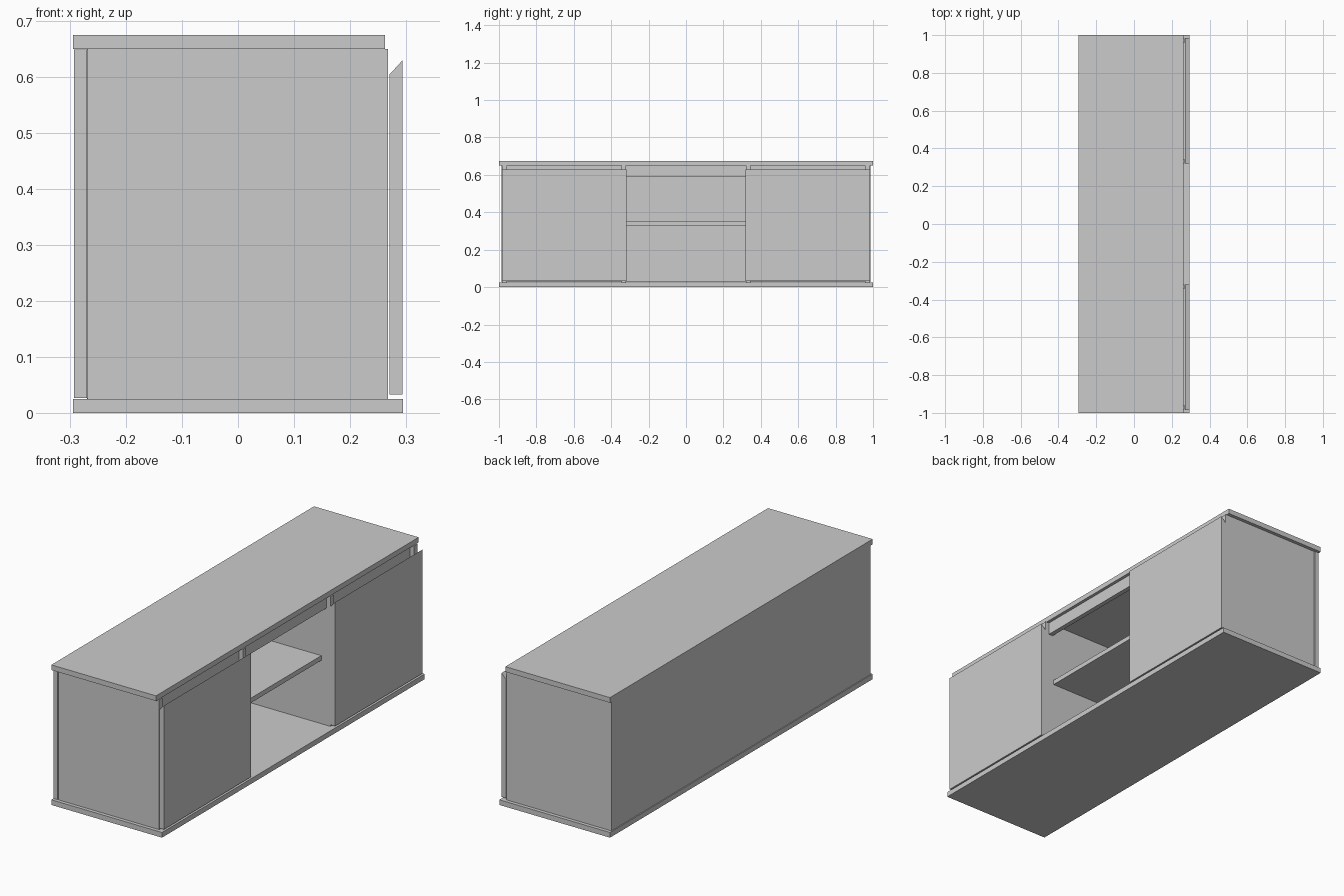
import bpy
import bmesh

cube = bpy.data.objects.get("Cube")
if cube:
    bpy.data.objects.remove(cube, do_unlink=True)

GREY = (0.6, 0.6, 0.6, 1.0)
mat = bpy.data.materials.new("light_grey")
mat.use_nodes = True
mat.diffuse_color = GREY
mat.node_tree.nodes["Principled BSDF"].inputs["Base Color"].default_value = GREY


def extrude_y(name, profile, y0, y1):
    """Extrude an x-z profile between two y positions."""
    bm = bmesh.new()
    face = bm.faces.new([bm.verts.new((x, y0, z)) for x, z in profile])
    new = bmesh.ops.extrude_face_region(bm, geom=[face])["geom"]
    verts = [v for v in new if isinstance(v, bmesh.types.BMVert)]
    bmesh.ops.translate(bm, verts=verts, vec=(0, y1 - y0, 0))
    bmesh.ops.recalc_face_normals(bm, faces=bm.faces)
    mesh = bpy.data.meshes.new(name)
    bm.to_mesh(mesh)
    bm.free()
    mesh.materials.append(mat)
    obj = bpy.data.objects.new(name, mesh)
    bpy.context.collection.objects.link(obj)
    return obj


def board(name, x, y, z):
    """Flat board given as (min, max) on each axis."""
    profile = [(x[0], z[0]), (x[1], z[0]), (x[1], z[1]), (x[0], z[1])]
    return extrude_y(name, profile, *y)


# Carcass: base, shorter top and back
board("bottom_panel", (-0.295, 0.295), (-1, 1), (0, 0.025))
board("top_panel", (-0.295, 0.263), (-1, 1), (0.65, 0.675))
board("back_panel", (-0.293, -0.27), (-0.987, 0.987), (0.027, 0.649))

# Open centre bay: shelf
board("centre_shelf", (-0.27, 0.22), (-0.32, 0.32), (0.33, 0.353))
board("centre_rail", (0.225, 0.248), (-0.32, 0.32), (0.59, 0.65))

# Door outline with a slanted finger-pull top
door = [(0.271, 0.033), (0.294, 0.033), (0.294, 0.63), (0.271, 0.605)]

# Mirrored end panels, dividers, rails and doors
for side, s in (("right", -1), ("left", 1)):
    def span(a, b):
        return tuple(sorted((s * a, s * b)))

    board(side + "_end_panel", (-0.269, 0.268), span(0.957, 0.983), (0.025, 0.65))
    board(side + "_divider", (-0.27, 0.268), span(0.32, 0.345), (0.025, 0.65))
    board(side + "_rail", (0.225, 0.248), span(0.345, 0.957), (0.59, 0.65))
    extrude_y(side + "_door", door, *span(0.319, 0.984))
